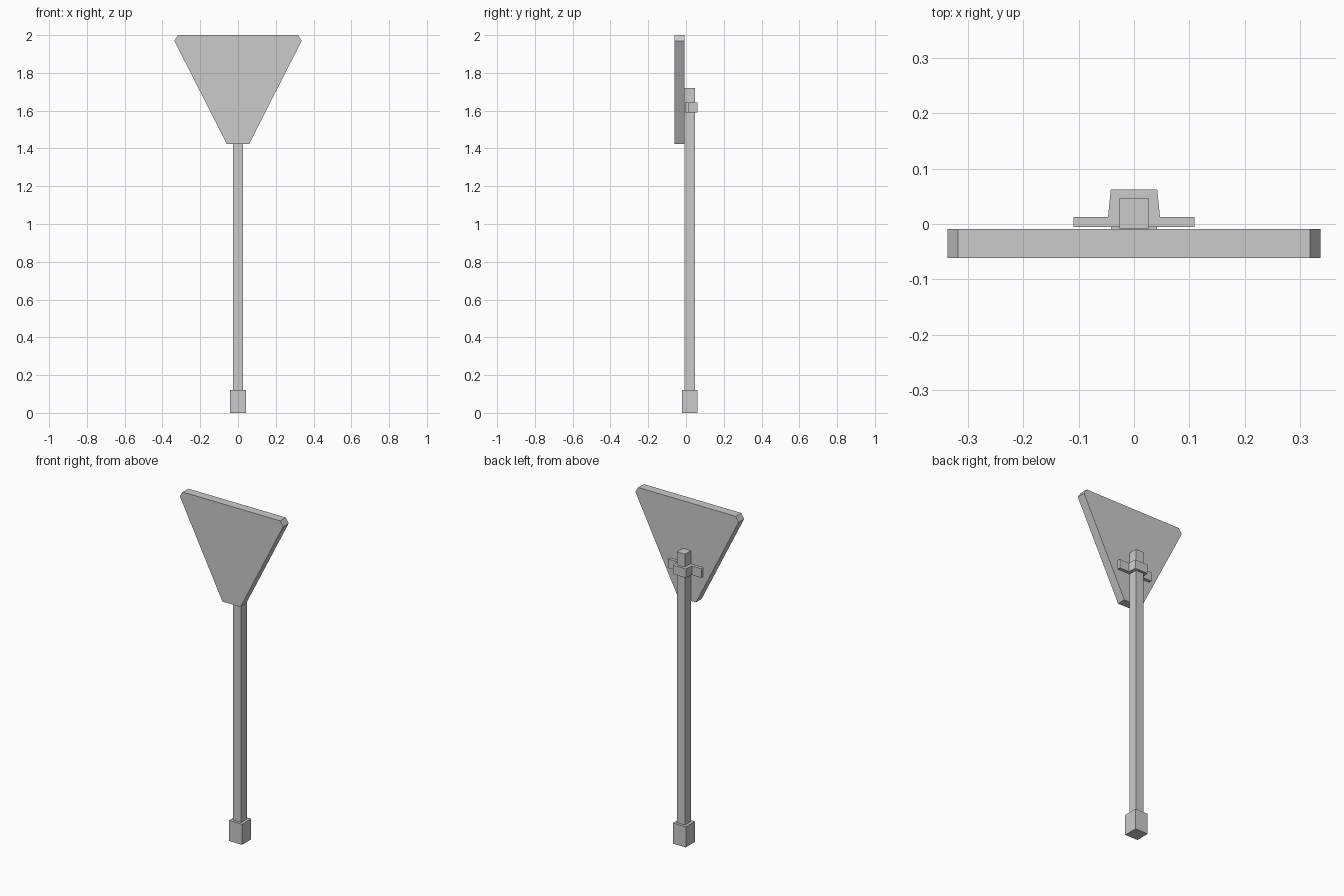
import bpy, bmesh
from mathutils import Vector

if "Cube" in bpy.data.objects:
    bpy.data.objects.remove(bpy.data.objects["Cube"])


def prism(name, profile, extrude):
    """Mirror a half profile across x = 0 and extrude it into a solid."""
    pts = [Vector(p) for p in profile]
    pts += [Vector((-p.x, p.y, p.z)) for p in reversed(pts)]
    bm = bmesh.new()
    face = bm.faces.new([bm.verts.new(p) for p in pts])
    new = bmesh.ops.extrude_face_region(bm, geom=[face])["geom"]
    bmesh.ops.translate(bm, vec=extrude,
                        verts=[v for v in new if isinstance(v, bmesh.types.BMVert)])
    bmesh.ops.recalc_face_normals(bm, faces=bm.faces)
    mesh = bpy.data.meshes.new(name)
    bm.to_mesh(mesh)
    bm.free()
    obj = bpy.data.objects.new(name, mesh)
    bpy.context.collection.objects.link(obj)
    return obj


def post(name, half, y0, y1, z0, z1):
    """Upright square bar."""
    return prism(name, [(half, y0, z0), (half, y1, z0)], (0, 0, z1 - z0))


# Foot and pole
post("base_foot", 0.042, -0.022, 0.062, 0.0, 0.122)
post("pole", 0.026, -0.008, 0.047, 0.12, 1.72)

# Clamp wrapped round the back of the pole, with side flanges
prism("clamp_bracket",
      [(0.109, -0.005, 1.59), (0.109, 0.013, 1.59),
       (0.047, 0.013, 1.59), (0.042, 0.062, 1.59)],
      (0, 0, 0.053))

# Inverted triangular plate with clipped corners
prism("sign_plate",
      [(0.059, -0.061, 1.423), (0.337, -0.061, 1.97), (0.318, -0.061, 2.0)],
      (0, 0.052, 0))
